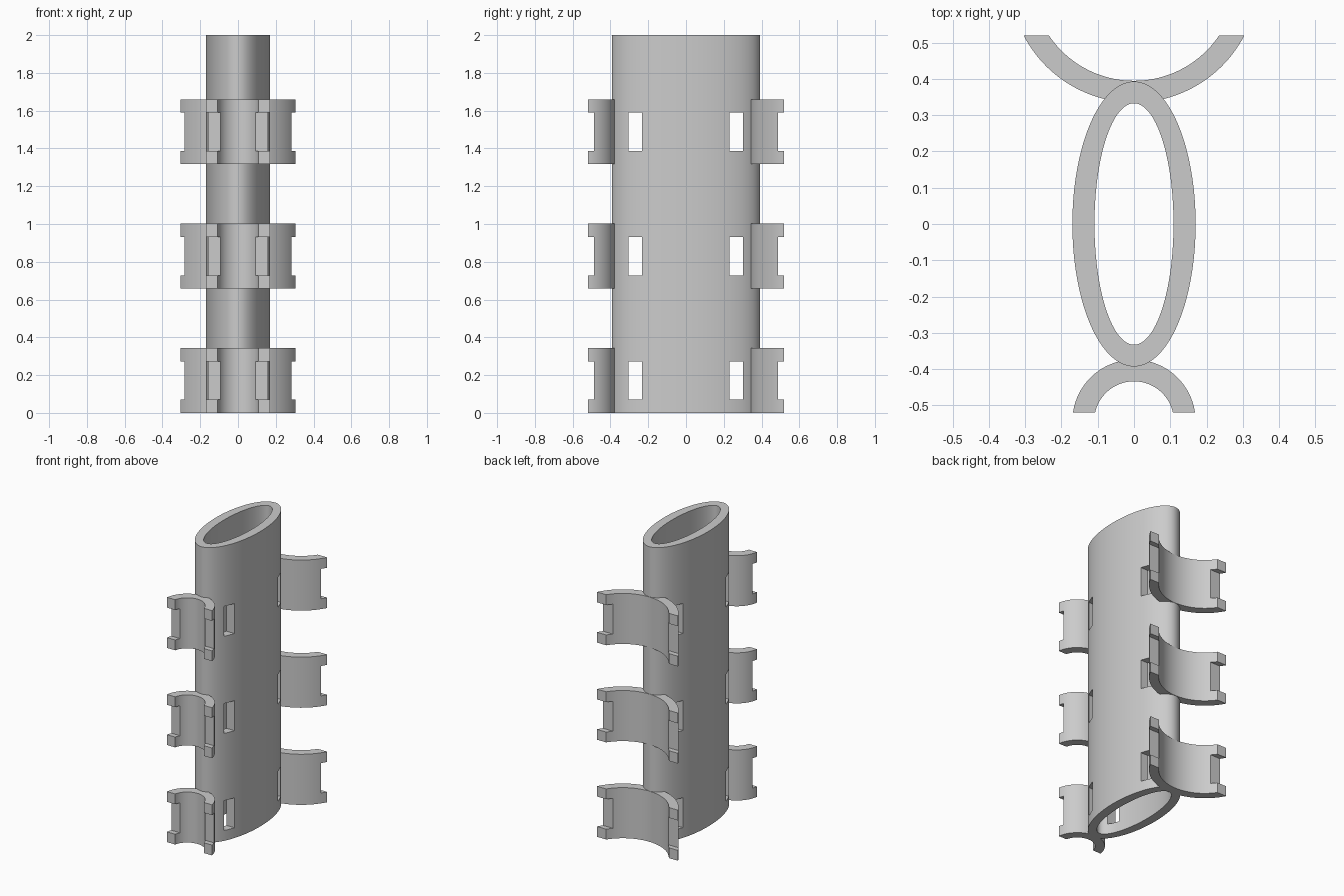
import bpy, bmesh, math

if "Cube" in bpy.data.objects:
    bpy.data.objects.remove(bpy.data.objects["Cube"])

grey = bpy.data.materials.new("plain grey")
grey.diffuse_color = (0.6, 0.6, 0.6, 1)
grey.use_nodes = True
grey.node_tree.nodes["Principled BSDF"].inputs["Base Color"].default_value = grey.diffuse_color

LEVELS = [0.0, 0.6585, 1.317]      # base height of each clip row
CLIP_H = 0.343
SLOT = (0.07, 0.273)               # slot range above each base
END_Y = 0.52                       # flat clip ends
NOTCH_Y = 0.486


def make_object(name, bm):
    bmesh.ops.recalc_face_normals(bm, faces=bm.faces)
    me = bpy.data.meshes.new(name)
    bm.to_mesh(me)
    bm.free()
    me.materials.append(grey)
    ob = bpy.data.objects.new(name, me)
    bpy.context.collection.objects.link(ob)
    return ob


def wall(name, outer, inner, z0, z1, closed):
    """Upright wall between two matching plan curves."""
    bm = bmesh.new()
    rings = [[bm.verts.new((x, y, z)) for x, y in pts]
             for pts, z in ((outer, z0), (outer, z1), (inner, z1), (inner, z0))]
    n = len(outer)
    for i in range(n if closed else n - 1):
        j = (i + 1) % n
        for k in range(4):
            a, b = rings[k], rings[(k + 1) % 4]
            bm.faces.new((a[i], a[j], b[j], b[i]))
    if not closed:
        for i in (0, n - 1):
            bm.faces.new([r[i] for r in rings])
    return make_object(name, bm)


def cut(ob, boxes):
    """Subtract boxes given as (y0, y1, z0, z1), running right across x."""
    bm = bmesh.new()
    for y0, y1, z0, z1 in boxes:
        vs = bmesh.ops.create_cube(bm, size=1)["verts"]
        bmesh.ops.scale(bm, verts=vs, vec=(1, y1 - y0, z1 - z0))
        bmesh.ops.translate(bm, verts=vs, vec=(0, (y0 + y1) / 2, (z0 + z1) / 2))
    cutter = make_object("cutter", bm)
    mod = ob.modifiers.new("cut", "BOOLEAN")
    mod.operation, mod.solver, mod.object = "DIFFERENCE", "EXACT", cutter
    bpy.ops.object.select_all(action="DESELECT")
    ob.select_set(True)
    bpy.context.view_layer.objects.active = ob
    bpy.ops.object.modifier_apply(modifier=mod.name)
    bpy.data.objects.remove(cutter)
    bpy.ops.object.shade_smooth_by_angle(angle=math.radians(30))


def ellipse(rx, ry, n=128):
    return [(rx * math.cos(2 * math.pi * i / n), ry * math.sin(2 * math.pi * i / n))
            for i in range(n)]


def arc(radius, centre, side, n=48):
    """Arc bulging toward the tube, ending on the flat plane y = side * END_Y."""
    half = math.acos((END_Y - centre) / -radius)
    return [(radius * math.sin(t), side * (centre - radius * math.cos(t)))
            for t in (half * (2 * i / n - 1) for i in range(n + 1))]


# Oval tube with pairs of slots through both walls
tube = wall("oval_tube", ellipse(0.17, 0.393), ellipse(0.109, 0.333), 0, 2, True)
cut(tube, [(y, y + 0.071, z + SLOT[0], z + SLOT[1])
           for z in LEVELS for y in (-0.305, 0.23)])

# Small clips in front, wide clips behind, with notched ends
for name, side, r_out, r_in, centre in (("front_clip", -1, 0.17, 0.11, 0.544),
                                        ("back_clip", 1, 0.343, 0.283, 0.678)):
    for i, z in enumerate(LEVELS):
        clip = wall(f"{name}_{i + 1}", arc(r_out, centre, side),
                    arc(r_in, centre, side), z, z + CLIP_H, False)
        y0, y1 = sorted((side * NOTCH_Y, side * 0.6))
        cut(clip, [(y0, y1, z + SLOT[0], z + SLOT[1])])
